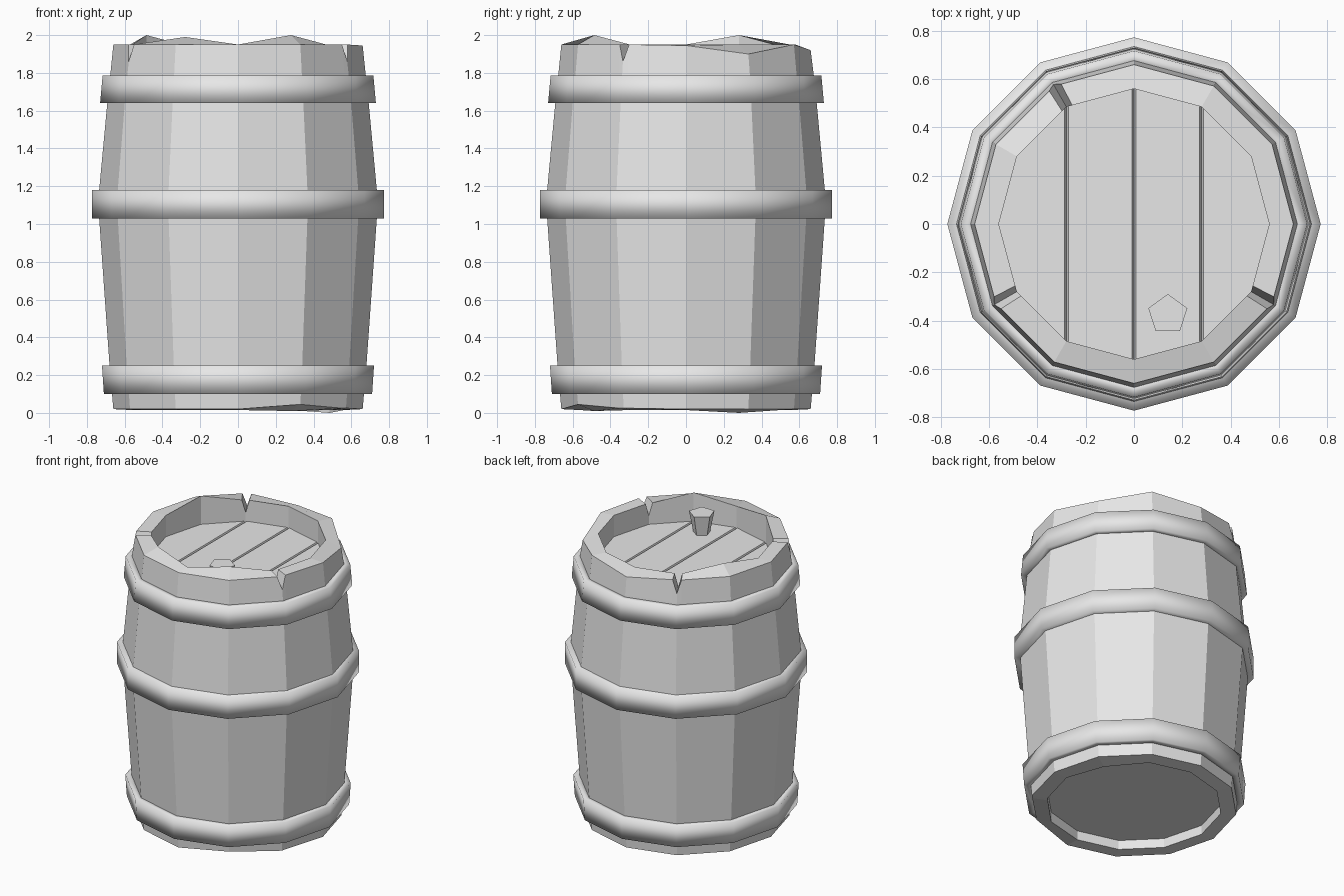
import bpy, bmesh, math
from mathutils import Vector

if "Cube" in bpy.data.objects:
    bpy.data.objects.remove(bpy.data.objects["Cube"], do_unlink=True)

SIDES = 12
STEP = 360 / SIDES
R_IN = 0.56

grey = bpy.data.materials.new("barrel_grey")
grey.use_nodes = True
grey.diffuse_color = (0.8, 0.8, 0.8, 1)
grey.node_tree.nodes["Principled BSDF"].inputs["Base Color"].default_value = grey.diffuse_color


def finish(name, bm, smooth=False):
    bmesh.ops.recalc_face_normals(bm, faces=bm.faces)
    mesh = bpy.data.meshes.new(name)
    bm.to_mesh(mesh)
    bm.free()
    mesh.materials.append(grey)
    for p in mesh.polygons:
        p.use_smooth = smooth
    obj = bpy.data.objects.new(name, mesh)
    bpy.context.collection.objects.link(obj)
    return obj


def polar(r, deg, z):
    a = math.radians(deg)
    return Vector((r * math.cos(a), r * math.sin(a), z))


def ring_mesh(columns):
    """Join closed cross-sections into a ring, one section per column."""
    bm = bmesh.new()
    cols = [[bm.verts.new(p) for p in c] for c in columns]
    n = len(cols[0])
    for a, b in zip(cols, cols[1:] + cols[:1]):
        for i in range(n):
            j = (i + 1) % n
            bm.faces.new((a[i], b[i], b[j], a[j]))
    return bm


# Staves: bulging wall with an uneven top rim and V-shaped splits
wall = [(0.68, 0.25), (0.735, 1.03), (0.735, 1.18), (0.692, 1.64), (0.675, 1.80)]
outer_top = {0: 1.945, 30: 1.90, 90: 1.92}
inner_top = {150: 2.0, 240: 1.99, 300: 2.0}
outer_bottom = {300: 0.045, 330: 0.025}
inner_bottom = {30: 0.0, 300: 0.01}
splits = (120, 210, 330)
SPLIT_HALF = 2.5


def stave_column(corner, offset=0, split=False):
    half = math.radians(STEP / 2)
    k = math.cos(half) / math.cos(half - math.radians(abs(offset)))
    top_o = 1.86 if split else outer_top.get(corner, 1.95)
    top_i = 1.86 if split else inner_top.get(corner, 1.95)
    section = [(0.66, outer_bottom.get(corner, 0.02))] + wall
    section += [(0.66 if not split else 0.668, top_o), (R_IN, top_i), (R_IN, 1.78),
                (R_IN, 0.1), (R_IN, inner_bottom.get(corner, 0.015))]
    return [polar(r * k, corner + offset, z) for r, z in section]


columns = []
for i in range(SIDES):
    corner = round(i * STEP)
    if corner in splits:
        columns.append(stave_column(corner, -SPLIT_HALF))
        columns.append(stave_column(corner, split=True))
        columns.append(stave_column(corner, SPLIT_HALF))
    else:
        columns.append(stave_column(corner))
finish("staves", ring_mesh(columns))


# Hoops: smooth bands with a box section
def hoop(name, z0, z1, r0, r1):
    section = [(r0, z0), (r1, z1), (0.66, z1), (0.66, z0)]
    cols = [[polar(r, i * STEP, z) for r, z in section] for i in range(SIDES)]
    finish(name, ring_mesh(cols), smooth=True)


hoop("bottom_hoop", 0.10, 0.25, 0.71, 0.72)
hoop("middle_hoop", 1.03, 1.18, 0.773, 0.773)
hoop("top_hoop", 1.64, 1.785, 0.73, 0.717)


# Lid and base discs; the lid gets grooves between its planks
def disc(name, z, thick, grooves=()):
    bm = bmesh.new()
    face = bm.faces.new([bm.verts.new(polar(R_IN + 0.005, i * STEP, z)) for i in range(SIDES)])
    for x in grooves:
        for dx in (-0.008, 0, 0.008):
            bmesh.ops.bisect_plane(bm, geom=bm.verts[:] + bm.edges[:] + bm.faces[:],
                                   plane_co=(x + dx, 0, 0), plane_no=(1, 0, 0))
        for v in bm.verts:
            if abs(v.co.x - x) < 0.003:
                v.co.z -= 0.02
    down = bmesh.ops.extrude_face_region(bm, geom=bm.faces[:], use_keep_orig=True)
    for v in down["geom"]:
        if isinstance(v, bmesh.types.BMVert):
            v.co.z = z - thick
    finish(name, bm)


disc("lid", 1.80, 0.05, (-0.28, 0, 0.28))
disc("base", 0.12, 0.04)

# Plug: flared five-sided peg standing on the lid
bm = bmesh.new()
bmesh.ops.create_cone(bm, cap_ends=True, segments=5, radius1=0.055, radius2=0.085, depth=0.15)
top = max(bm.verts, key=lambda v: (round(v.co.z, 3), v.co.y))
turn = math.pi / 2 - math.atan2(top.co.y, top.co.x)
for v in bm.verts:
    r = math.hypot(v.co.x, v.co.y)
    a = math.atan2(v.co.y, v.co.x) + turn
    v.co = Vector((0.14 + r * math.cos(a), -0.375 + r * math.sin(a), v.co.z + 1.865))
finish("plug", bm)
